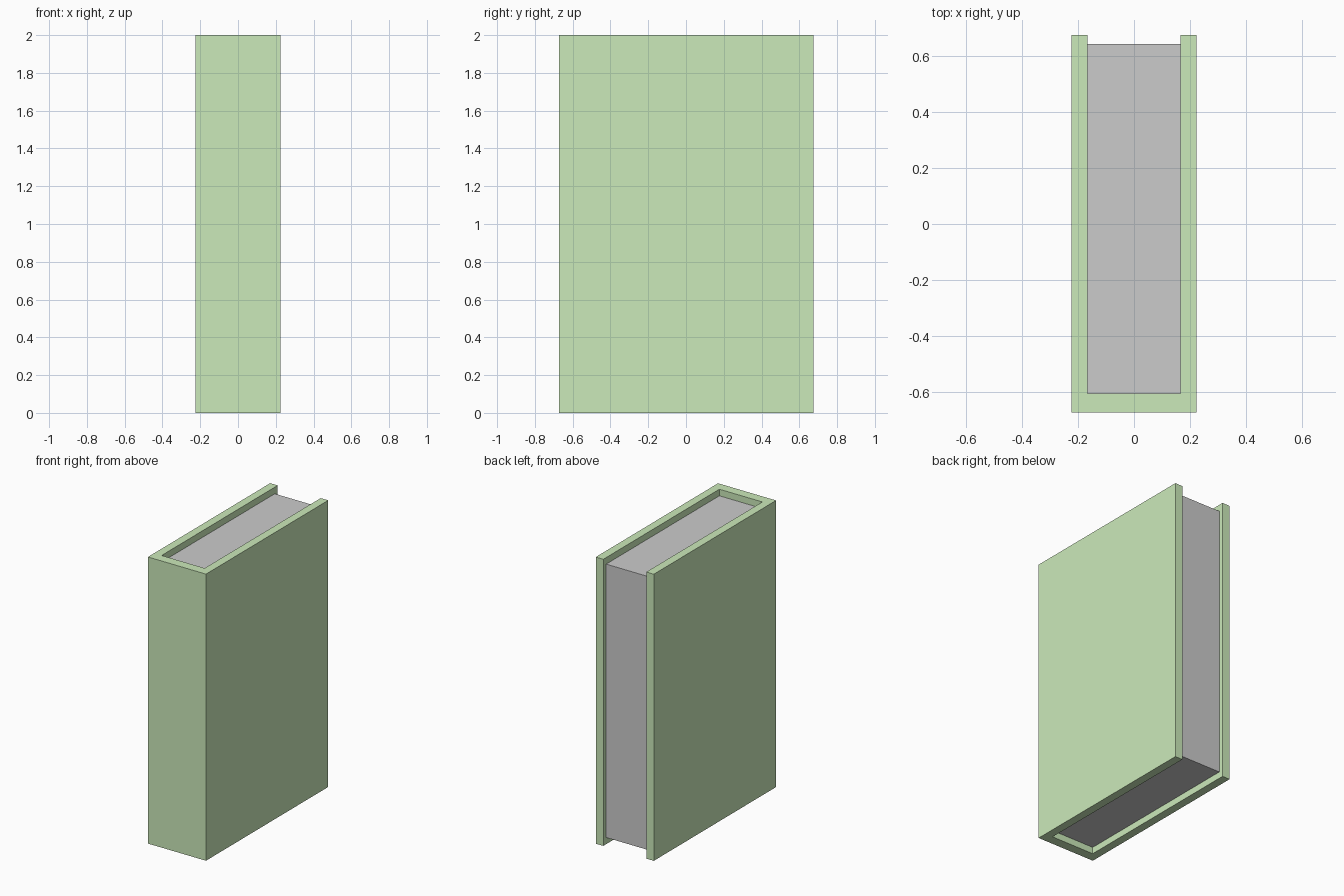
import bpy
import bmesh

if "Cube" in bpy.data.objects:
    bpy.data.objects.remove(bpy.data.objects["Cube"])

HEIGHT = 2.0
INSET = 0.046  # pages sit below the cover's top and bottom edges


def extruded(name, profile, z0, z1):
    """Extrude a closed counter-clockwise xy outline from z0 up to z1."""
    bm = bmesh.new()
    face = bm.faces.new([bm.verts.new((x, y, z0)) for x, y in profile])
    top = bmesh.ops.extrude_face_region(bm, geom=[face], use_keep_orig=True)
    verts = [v for v in top["geom"] if isinstance(v, bmesh.types.BMVert)]
    bmesh.ops.translate(bm, verts=verts, vec=(0, 0, z1 - z0))
    bmesh.ops.recalc_face_normals(bm, faces=bm.faces)
    mesh = bpy.data.meshes.new(name)
    bm.to_mesh(mesh)
    bm.free()
    obj = bpy.data.objects.new(name, mesh)
    bpy.context.collection.objects.link(obj)
    return obj


# Cover: U-shaped outline, half of it mirrored, with the spine at the front
half = [(0.224, -0.673), (0.224, 0.675), (0.166, 0.675), (0.166, -0.605)]
cover = extruded("cover", half + [(-x, y) for x, y in reversed(half)], 0, HEIGHT)
green = bpy.data.materials.new("cover_green")
green.diffuse_color = (0.6, 0.82, 0.49, 1)
green.use_nodes = True
green.node_tree.nodes["Principled BSDF"].inputs["Base Color"].default_value = green.diffuse_color
cover.data.materials.append(green)

# Page block: fills the cover, slightly recessed on the open sides
pages = [(-0.166, -0.605), (0.166, -0.605), (0.166, 0.643), (-0.166, 0.643)]
extruded("pages", pages, INSET, HEIGHT - INSET)
